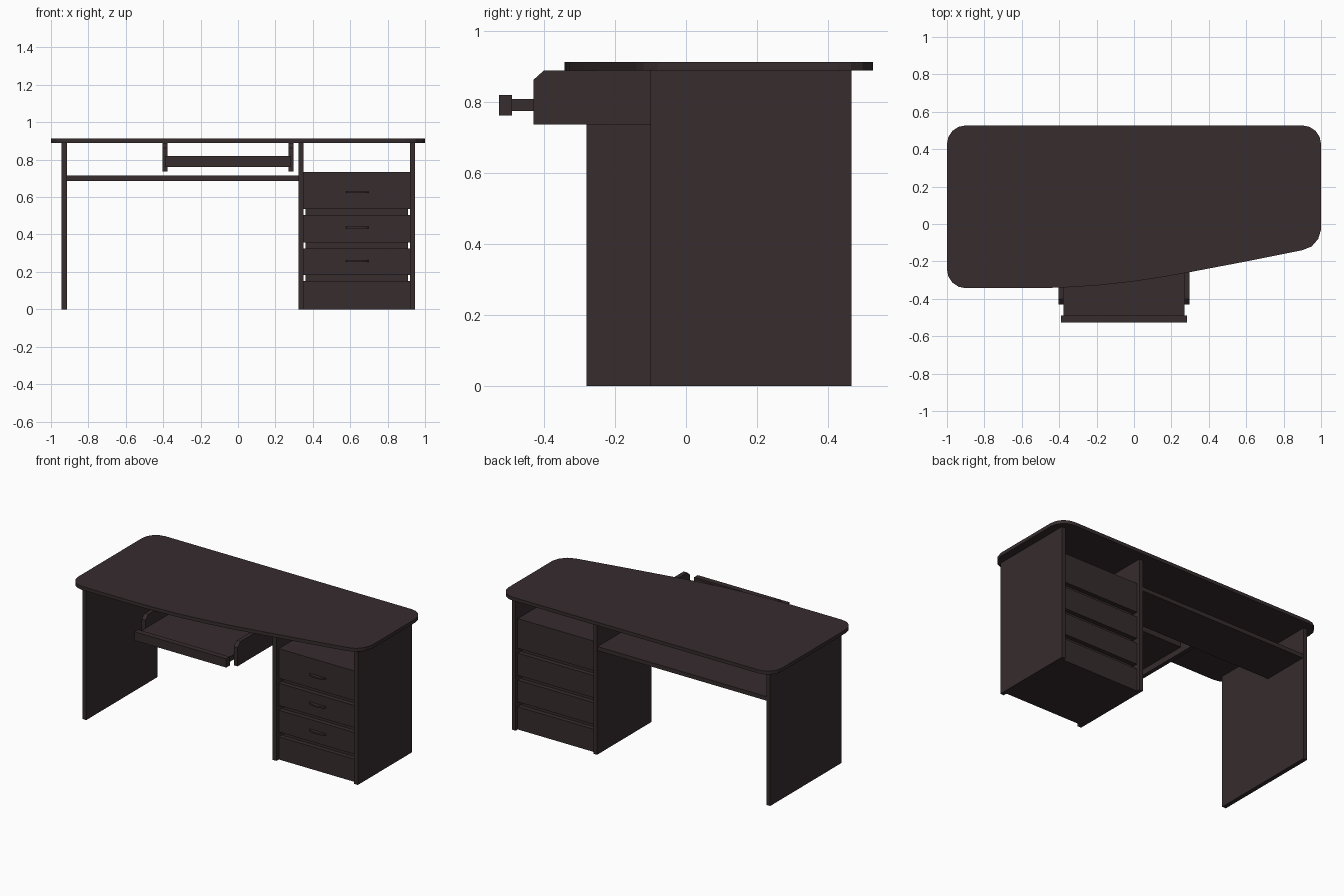
import bpy
import bmesh
import math

if "Cube" in bpy.data.objects:
    bpy.data.objects.remove(bpy.data.objects["Cube"])

wood = bpy.data.materials.new("dark brown wood")
wood.diffuse_color = (0.037, 0.025, 0.027, 1)
wood.use_nodes = True
wood.node_tree.nodes["Principled BSDF"].inputs["Base Color"].default_value = wood.diffuse_color


def prism(name, pts, lo, hi, axis="z"):
    """Extrude a flat outline between lo and hi along z (xy points) or x (yz points)."""
    place = (lambda p, h: (p[0], p[1], h)) if axis == "z" else (lambda p, h: (h, p[0], p[1]))
    bm = bmesh.new()
    face = bm.faces.new([bm.verts.new(place(p, lo)) for p in pts])
    ext = bmesh.ops.extrude_face_region(bm, geom=[face])
    d = hi - lo
    bmesh.ops.translate(bm, vec=(0, 0, d) if axis == "z" else (d, 0, 0),
                        verts=[g for g in ext["geom"] if isinstance(g, bmesh.types.BMVert)])
    bmesh.ops.recalc_face_normals(bm, faces=bm.faces[:])
    mesh = bpy.data.meshes.new(name)
    bm.to_mesh(mesh)
    bm.free()
    mesh.materials.append(wood)
    obj = bpy.data.objects.new(name, mesh)
    bpy.context.collection.objects.link(obj)
    return obj


def box(name, x, y, z):
    return prism(name, [(x[0], y[0]), (x[1], y[0]), (x[1], y[1]), (x[0], y[1])], z[0], z[1])


def corner(cx, cy, start, r=0.1, steps=4):
    """Quarter-round corner points, counter-clockwise from start degrees."""
    return [(cx + r * math.cos(math.radians(start + 90 * i / steps)),
             cy + r * math.sin(math.radians(start + 90 * i / steps))) for i in range(steps + 1)]


# Desktop with rounded corners and swept front edge
outline = (corner(0.9, 0.427, 0) + corner(-0.9, 0.427, 90) + corner(-0.9, -0.243, 180)
           + [(-0.5, -0.343), (-0.35, -0.338), (-0.2, -0.329), (0.0, -0.307), (0.15, -0.284),
              (0.3, -0.257), (0.6, -0.2)]
           + [(0.9, -0.14), (0.95, -0.12), (0.985, -0.08), (1.0, -0.03)])
prism("desktop", outline, 0.889, 0.912)

# Upright panels
box("left_leg_panel", (-0.943, -0.915), (-0.28, 0.467), (0, 0.889))
box("inner_pedestal_panel", (0.324, 0.351), (-0.10, 0.467), (0, 0.889))
box("right_pedestal_panel", (0.92, 0.947), (-0.10, 0.467), (0, 0.889))

# Shelf under the desktop
box("rear_shelf", (-0.915, 0.324), (0.14, 0.462), (0.687, 0.714))

# Pedestal: top board, plinth and drawers with recessed bodies between them
front, back = -0.075, 0.445
box("pedestal_top_board", (0.351, 0.92), (front, back), (0.717, 0.733))
box("plinth", (0.351, 0.92), (front, back), (0, 0.15))
for i, (z0, z1, zh) in enumerate([(0.537, 0.717, 0.626), (0.358, 0.505, 0.437), (0.182, 0.326, 0.258)]):
    box(f"drawer_{i + 1}", (0.351, 0.92), (front, back), (z0, z1))
    box(f"drawer_gap_body_{i + 1}", (0.362, 0.909), (front + 0.03, back - 0.03), (z0 - 0.032, z0))
    # Bowed handle
    arc = [(0.637 + 0.06 * math.cos(math.pi * k / 8), front - 0.024 * math.sin(math.pi * k / 8))
           for k in range(9)]
    prism(f"drawer_handle_{i + 1}", arc, zh - 0.005, zh + 0.005)

# Keyboard tray brackets with clipped front corner
bracket = [(-0.43, 0.737), (0.14, 0.737), (0.14, 0.889), (-0.40, 0.889), (-0.43, 0.862)]
for side, x in (("left", -0.404), ("right", 0.270)):
    prism(f"{side}_tray_bracket", bracket, x, x + 0.027, "x")

# Keyboard tray and its front lip
box("keyboard_tray", (-0.377, 0.27), (-0.49, -0.02), (0.775, 0.808))
box("tray_front_lip", (-0.39, 0.283), (-0.527, -0.49), (0.762, 0.82))
